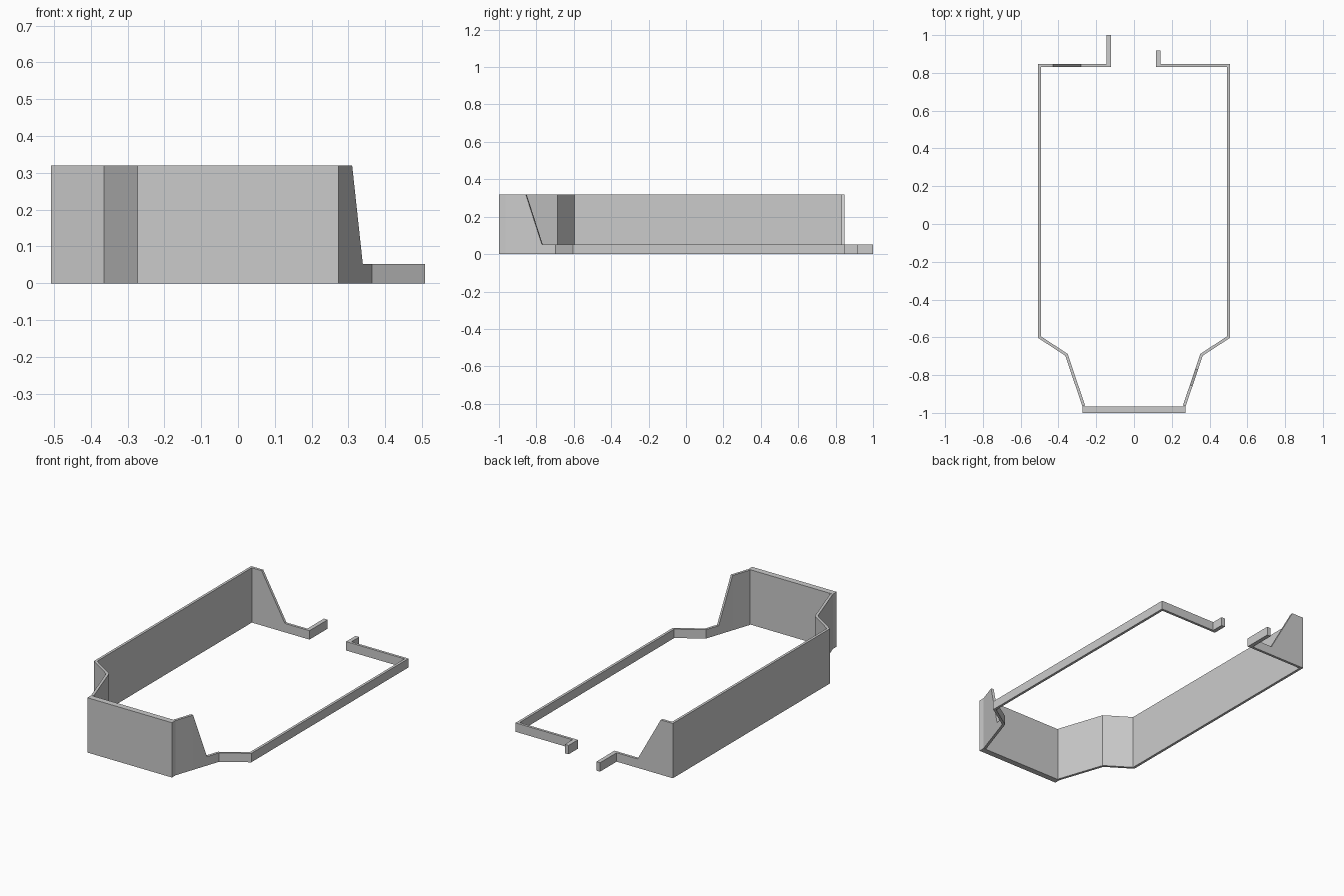
import bpy, bmesh
from mathutils import Vector

if "Cube" in bpy.data.objects:
    bpy.data.objects.remove(bpy.data.objects["Cube"])

HIGH, LOW = 0.32, 0.052


def wall(name, path, thick):
    """Mitred wall: path is the outer face (x, y, top height), thickness goes to the left of travel."""
    pts = [Vector(p[:2]) for p in path]
    dirs = [(b - a).normalized() for a, b in zip(pts, pts[1:])]
    normals = [Vector((-d.y, d.x)) for d in dirs]
    bm = bmesh.new()
    rings = []
    for i, p in enumerate(pts):
        n0, n1 = normals[max(i - 1, 0)], normals[min(i, len(dirs) - 1)]
        q = p + (n0 + n1) * thick / (1 + n0.dot(n1))
        h = path[i][2]
        rings.append([bm.verts.new((v.x, v.y, z))
                      for v, z in ((p, 0), (q, 0), (q, h), (p, h))])
    for a, b in zip(rings, rings[1:]):
        for j in range(4):
            k = (j + 1) % 4
            bm.faces.new((a[j], a[k], b[k], b[j]))
    bm.faces.new(rings[0])
    bm.faces.new(rings[-1])
    bmesh.ops.recalc_face_normals(bm, faces=bm.faces)
    mesh = bpy.data.meshes.new(name)
    bm.to_mesh(mesh)
    bm.free()
    obj = bpy.data.objects.new(name, mesh)
    bpy.context.collection.objects.link(obj)


# Tall left side: sloped back end, long side, stepped front corner
wall("left_wall", [(-0.122, 0.847, LOW), (-0.28, 0.847, LOW), (-0.43, 0.847, HIGH),
                   (-0.508, 0.847, HIGH), (-0.508, -0.603, HIGH),
                   (-0.364, -0.697, HIGH), (-0.273, -0.966, HIGH)], 0.015)

# Thick front panel
wall("front_panel", [(-0.273, -1, HIGH), (0.273, -1, HIGH)], 0.035)

# Right side: tall at the front, sloping down to a low kerb
wall("right_kerb", [(0.273, -0.966, HIGH), (0.31, -0.857, HIGH), (0.339, -0.771, LOW),
                    (0.364, -0.697, LOW), (0.508, -0.603, LOW),
                    (0.508, 0.847, LOW), (0.116, 0.847, LOW)], 0.015)

# Short doorway returns at the back, of unequal length
wall("left_doorway_return", [(-0.145, 1.0, LOW), (-0.145, 0.832, LOW)], 0.024)
wall("right_doorway_return", [(0.116, 0.918, LOW), (0.116, 0.832, LOW)], 0.024)
